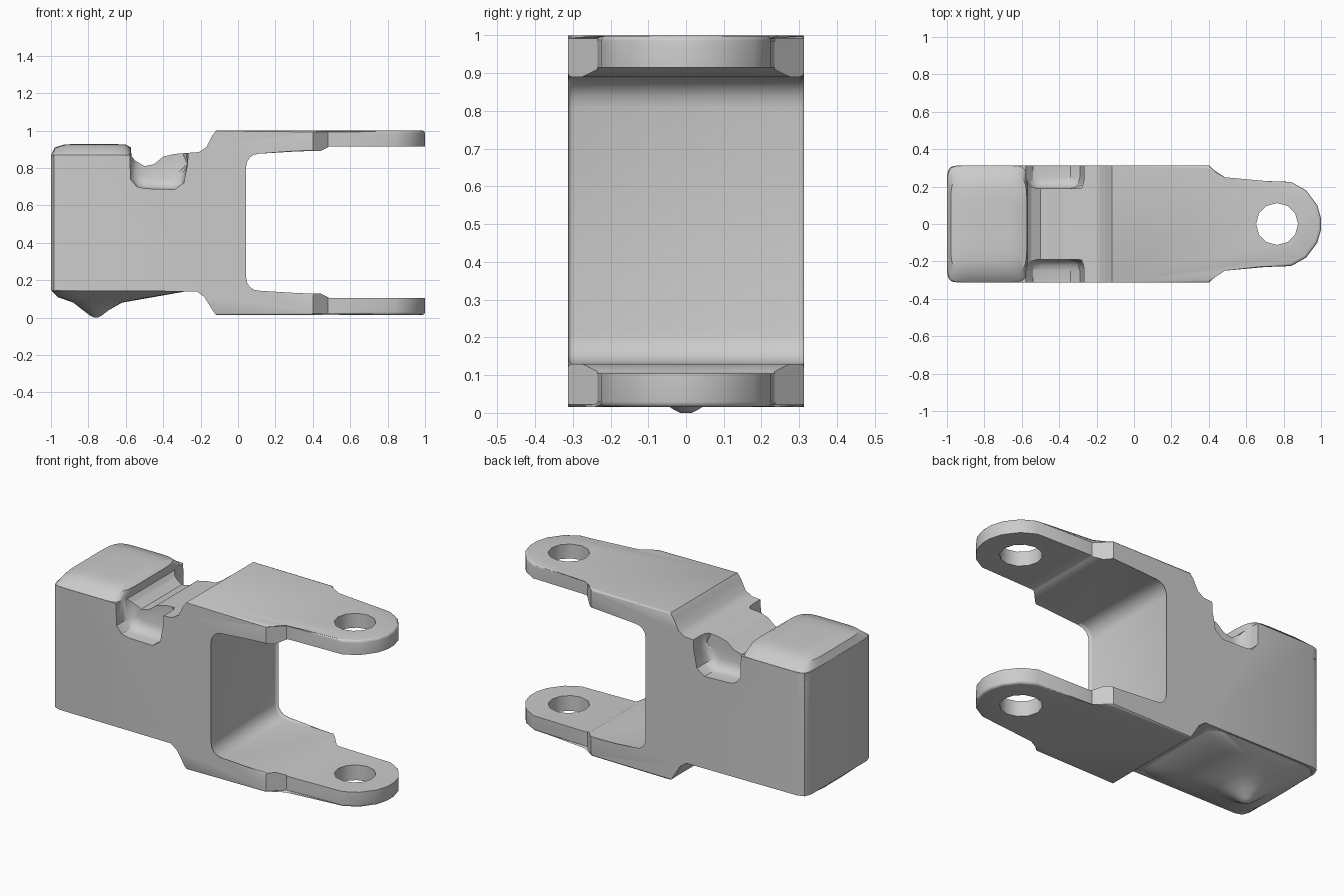
import bpy, bmesh, math
from mathutils import Vector

cube = bpy.data.objects.get("Cube")
if cube:
    bpy.data.objects.remove(cube, do_unlink=True)

metal = bpy.data.materials.new("plain grey metal")
GREY = (0.6, 0.6, 0.6, 1)
metal.use_nodes = True
metal.diffuse_color = GREY
metal.node_tree.nodes["Principled BSDF"].inputs["Base Color"].default_value = GREY


def finish(name, bm):
    bmesh.ops.recalc_face_normals(bm, faces=bm.faces)
    mesh = bpy.data.meshes.new(name)
    bm.to_mesh(mesh)
    bm.free()
    mesh.materials.append(metal)
    ob = bpy.data.objects.new(name, mesh)
    bpy.context.collection.objects.link(ob)
    return ob


def prism(name, pts, place, a, b, pick=None, width=0.04):
    """Extrude an outline from a to b, rounding the cap edges that pick accepts."""
    bm = bmesh.new()
    rings = [[bm.verts.new(place(u, v, t)) for u, v in pts] for t in (a, b)]
    caps = [bm.faces.new(r) for r in rings]
    n = len(pts)
    for i in range(n):
        j = (i + 1) % n
        bm.faces.new((rings[0][i], rings[0][j], rings[1][j], rings[1][i]))
    if pick:
        edges = [e for f in caps for e in f.edges if all(pick(v.co) for v in e.verts)]
        bmesh.ops.bevel(bm, geom=edges, offset=width, segments=3, profile=0.5,
                        affect='EDGES', clamp_overlap=True)
    return finish(name, bm)


def loft(name, rings, sides=32):
    """Stack squarish rings given as x start, x end, half depth, height, squareness."""
    bm = bmesh.new()
    loops = []
    for x0, x1, hy, z, sq in rings:
        loop = []
        for i in range(sides):
            t = math.tau * (i + 0.5) / sides
            c, s = math.cos(t), math.sin(t)
            u = math.copysign(abs(c) ** (2 / sq), c)
            v = math.copysign(abs(s) ** (2 / sq), s)
            loop.append(bm.verts.new(((x0 + x1) / 2 + u * (x1 - x0) / 2, v * hy, z)))
        loops.append(loop)
    for lo, hi in zip(loops, loops[1:]):
        for i in range(sides):
            j = (i + 1) % sides
            bm.faces.new((lo[i], lo[j], hi[j], hi[i]))
    bm.faces.new(loops[0])
    bm.faces.new(loops[-1])
    return finish(name, bm)


def combine(target, tool, operation):
    mod = target.modifiers.new(operation.lower(), 'BOOLEAN')
    mod.operation, mod.object, mod.solver = operation, tool, 'EXACT'
    bpy.context.view_layer.objects.active = target
    bpy.ops.object.modifier_apply(modifier=mod.name)
    bpy.data.objects.remove(tool, do_unlink=True)


def side(u, v, t):
    return Vector((u, t, v))


def plan(u, v, t):
    return Vector((u, v, t))


def fillet(cx, cz, r, start, end, steps=4):
    angles = [math.radians(start + (end - start) * i / steps) for i in range(steps + 1)]
    return [(cx + r * math.cos(a), cz + r * math.sin(a)) for a in angles]


# Side profile: block, waist, two arms and the rounded inside of the fork
bottom = [(-1.1, 0.145), (-0.22, 0.14), (-0.18, 0.11), (-0.13, 0.03), (-0.11, 0.005),
          (1.1, 0.005), (1.1, 0.105), (0.49, 0.105), (0.44, 0.13)]
inside = fillet(0.11, 0.21, 0.08, 270, 180) + fillet(0.11, 0.81, 0.08, 180, 90)
top = [(0.44, 0.89), (0.49, 0.915), (1.1, 0.915), (1.1, 1.01), (-0.11, 1.01), (-0.14, 0.97),
       (-0.17, 0.91), (-0.21, 0.885), (-0.34, 0.875), (-0.4, 0.86), (-0.45, 0.82),
       (-0.5, 0.81), (-0.55, 0.84), (-0.575, 0.87), (-1.1, 0.87)]
yoke = prism("yoke", bottom + inside + top, side, -0.313, 0.313,
             lambda p: p.x > 0.02 and 0.12 < p.z < 0.9, 0.045)

# Plan outline: square block, stepped shoulders and rounded ends
half = [(-1, 0.26), (-0.985, 0.3), (-0.94, 0.315), (-0.3, 0.315), (0.4, 0.315), (0.48, 0.235),
        (0.84, 0.225), (0.92, 0.18), (0.98, 0.1), (1, 0.03)]
outline = half + [(x, -y) for x, y in reversed(half)]
envelope = prism("envelope", outline, plan, 0.015, 1.0, lambda p: p.x > -0.5, 0.05)
combine(yoke, envelope, 'INTERSECT')

# Pin holes through both arms
pin = prism("pin_cutter", fillet(0.765, 0, 0.112, 0, 330, 11), plan, -0.5, 1.5)
combine(yoke, pin, 'DIFFERENCE')

# Raised cap and lower boss on the block
cap = loft("block_cap", [(-1, -0.57, 0.313, 0.8, 12), (-0.999, -0.57, 0.312, 0.87, 10),
                         (-0.98, -0.572, 0.27, 0.91, 6), (-0.93, -0.6, 0.2, 0.925, 4),
                         (-0.88, -0.66, 0.14, 0.928, 3)])
combine(yoke, cap, 'UNION')
boss = loft("lower_boss", [(-0.999, -0.25, 0.31, 0.16, 10), (-0.995, -0.28, 0.305, 0.14, 8),
                           (-0.965, -0.45, 0.25, 0.11, 4), (-0.88, -0.62, 0.15, 0.08, 2.5),
                           (-0.83, -0.69, 0.08, 0.04, 2), (-0.79, -0.73, 0.035, 0.01, 2),
                           (-0.77, -0.75, 0.015, 0, 2)])
combine(yoke, boss, 'UNION')

# Rounded pockets scooped from each side of the waist
pocket = [(-0.58, 1.0), (-0.575, 0.74), (-0.54, 0.7), (-0.5, 0.69), (-0.34, 0.685),
          (-0.29, 0.72), (-0.27, 0.82), (-0.26, 1.0)]
for s in (-1, 1):
    cutter = prism("pocket_cutter", pocket, side, s * 0.19, s * 0.4,
                   lambda p: abs(p.y) < 0.3 and p.z < 1.1, 0.06)
    combine(yoke, cutter, 'DIFFERENCE')

# Smooth rounded surfaces, crisp machined edges
bpy.ops.object.select_all(action='DESELECT')
yoke.select_set(True)
bpy.context.view_layer.objects.active = yoke
bpy.ops.object.shade_smooth_by_angle(angle=math.radians(32))
